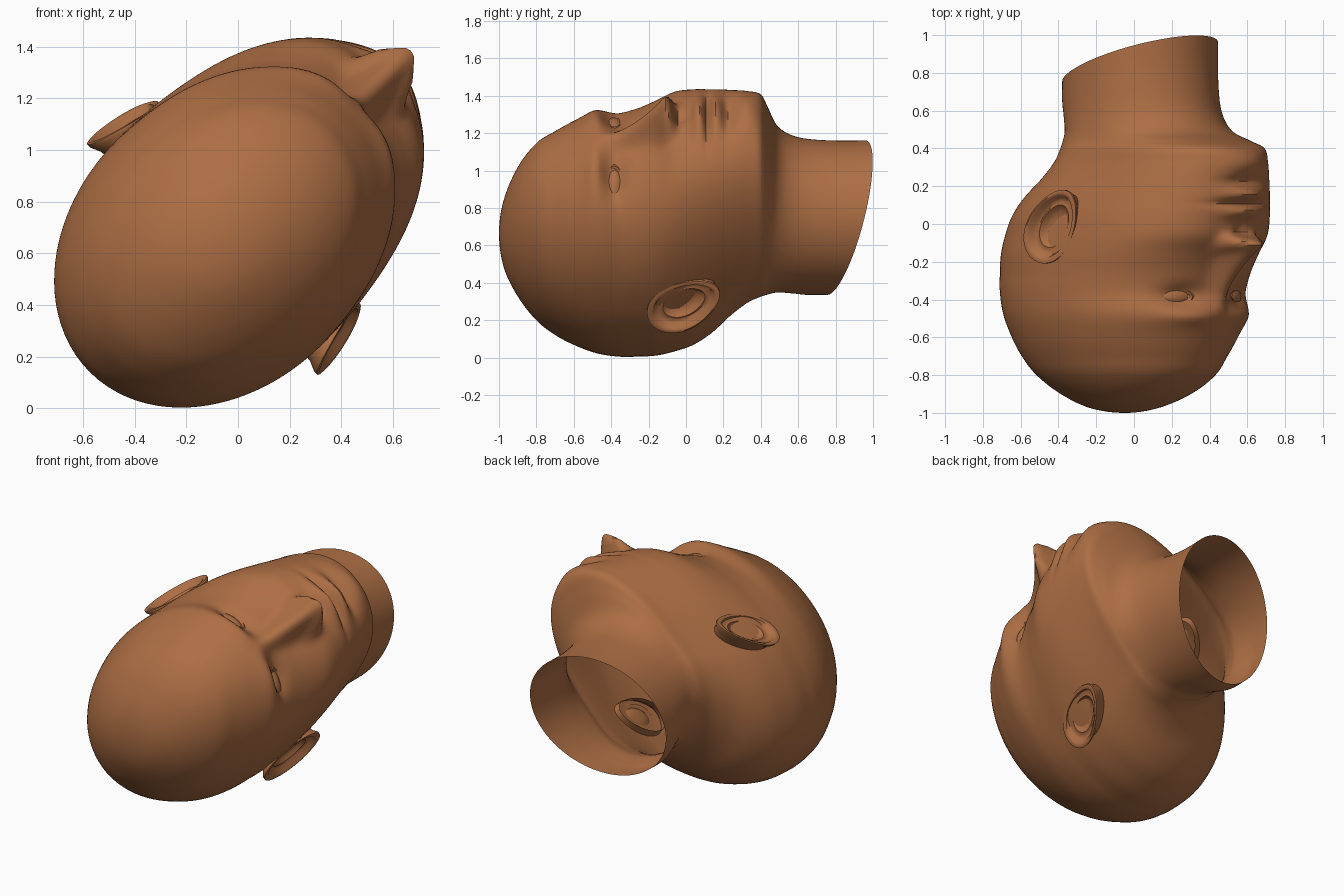
import bpy, bmesh, math
from mathutils import Matrix, Vector

if "Cube" in bpy.data.objects:
    bpy.data.objects.remove(bpy.data.objects["Cube"])

# Head frame: local x = sideways, y = face direction, z = crown; rolled 45 degrees and lying down
q = math.sqrt(0.5)
FRAME = Matrix(((q, q, 0, 0), (0, 0, -1, 0), (-q, q, 0, 0.715), (0, 0, 0, 1)))

skin = bpy.data.materials.new("brown_skin")
skin.diffuse_color = (0.42, 0.157, 0.058, 1)
skin.use_nodes = True
skin.node_tree.nodes["Principled BSDF"].inputs["Base Color"].default_value = skin.diffuse_color


def loft(name, rings, wrap=False, mirror=False, cap=False, angle=50):
    """Skin closed rings of points into one smooth surface."""
    bm = bmesh.new()
    rows = [[bm.verts.new(p) for p in ring] for ring in rings]
    n = len(rows[0])
    pairs = list(zip(rows, rows[1:])) + ([(rows[-1], rows[0])] if wrap else [])
    for a, b in pairs:
        for i in range(n):
            j = (i + 1) % n
            bm.faces.new((a[i], a[j], b[j], b[i]))
    if cap:
        bm.faces.new(rows[-1])
    bmesh.ops.remove_doubles(bm, verts=bm.verts, dist=0.0002)
    bmesh.ops.recalc_face_normals(bm, faces=bm.faces)
    me = bpy.data.meshes.new(name)
    bm.to_mesh(me)
    bm.free()
    me.materials.append(skin)
    ob = bpy.data.objects.new(name, me)
    bpy.context.collection.objects.link(ob)
    ob.matrix_world = FRAME
    if mirror:
        ob.modifiers.new("Mirror", 'MIRROR').use_axis[0] = True
    bpy.ops.object.select_all(action='DESELECT')
    ob.select_set(True)
    bpy.context.view_layer.objects.active = ob
    bpy.ops.object.shade_smooth_by_angle(angle=math.radians(angle))
    return ob


def bump(x, y, sx, sy):
    return math.exp(-(x / sx) ** 2 - (y / sy) ** 2)


def smooth(t):
    t = max(0.0, min(1.0, t))
    return t * t * (3 - 2 * t)


# Sections: height, centre, back radius, front radius, half width, front squareness
SECTIONS = [
    (1.0, -.07, 0, 0, 0, 2), (.975, -.07, .20, .19, .16, 2),
    (.9, -.06, .385, .385, .30, 2), (.8, -.06, .53, .53, .41, 2),
    (.7, -.07, .61, .61, .47, 2), (.6, -.07, .67, .665, .515, 2.05),
    (.48, -.08, .71, .73, .55, 2.15), (.36, -.10, .71, .74, .56, 2.1),
    (.26, -.10, .71, .76, .56, 2.2), (.16, -.10, .70, .81, .56, 2.35),
    (.06, -.09, .68, .87, .55, 2.45), (-.04, -.08, .64, .89, .535, 2.45),
    (-.14, -.05, .58, .88, .51, 2.4), (-.24, -.02, .47, .86, .48, 2.4),
    (-.33, .01, .40, .83, .455, 2.4), (-.40, .03, .38, .79, .44, 2.4),
    (-.44, .04, .385, .68, .425, 2.3), (-.49, .05, .39, .53, .415, 2.15),
    (-.58, .05, .41, .45, .405, 2), (-.70, .05, .43, .42, .40, 2),
    (-.843, .05, .43, .42, .40, 2)]


def face_relief(s, u):
    """Forward displacement for nose, brows, sockets, lips and chin."""
    a = abs(s)
    t = max(0.0, min(1.0, (.42 - u) / .30))
    h = (.02 + .18 * t ** 1.2) * smooth((u - .04) / .07) * smooth((.5 - u) / .1)
    d = h * math.exp(-(a / (.045 + .03 * t)) ** 2.4)             # nose ridge
    d += .075 * bump(a - .088, u - .10, .04, .045)               # nostril wings
    d -= .055 * bump(a - .21, u - .385, .11, .06)                # eye sockets
    d += .02 * bump(a - .2, u - .49, .13, .04)                   # brows
    d -= .015 * bump(s, u - .01, .025, .04)                      # philtrum
    d += .05 * bump(s, u + .065, .13, .035)                      # upper lip
    d += .05 * bump(s, u + .16, .12, .035)                       # lower lip
    d -= .045 * bump(s, u + .112, .17, .014)                     # mouth line
    d -= .025 * bump(s, u + .225, .14, .03)                      # under lip
    d += .03 * bump(s, u + .33, .15, .06)                        # chin
    return d


# Head and open neck
def section_at(k, t):
    def row(i):
        if i < 0:
            r = SECTIONS[1]
            return (r[0], r[1], -r[2], -r[3], -r[4], r[5])
        return SECTIONS[min(i, len(SECTIONS) - 1)]
    out = []
    for p0, p1, p2, p3 in zip(row(k - 1), row(k), row(k + 1), row(k + 2)):
        out.append(p1 + .5 * t * (p2 - p0 + t * (2 * p0 - 5 * p1 + 4 * p2 - p3
                                                + t * (3 * (p1 - p2) + p3 - p0))))
    return out


def head_ring(u, c, rb, rf, w, n, count=144):
    rb, rf, w = max(rb, 1e-6), max(rf, 1e-6), max(w, 1e-6)
    ring = []
    for i in range(count):
        phi = math.tau * i / count
        th = phi - .4 * math.sin(phi)
        co, si = math.cos(th), math.sin(th)
        b, e = (rf, n) if co > 0 else (rb, 2)
        r = ((abs(co) / b) ** e + (abs(si) / w) ** e) ** (-1 / e)
        s, f = r * si, c + r * co
        if co > 0:
            f += face_relief(s, u) * smooth(co * 3)
        # neck opening is cut at a slant
        ring.append((s, f, u - .33 * f * smooth((-.5 - u) / .34)))
    return ring


STEPS = 6
rings = [head_ring(*section_at(k, j / STEPS))
         for k in range(len(SECTIONS) - 1) for j in range(STEPS)]
rings.append(head_ring(*SECTIONS[-1]))
loft("head", rings)

# Ears: dished ovals, leaning back, flaring out at the rear rim
EAR_PROFILE = [(.84, 0), (.90, .6), (1.0, .85), (1.0, .97), (.93, 1.0), (.84, .95),
               (.78, .75), (.66, .70), (.58, .74), (.50, .62), (.38, .5), (.15, .47)]
long_axis = Vector((0, -.53, .85))
wide_axis = Vector((0, .85, .53))
ear = []
for rho, h in EAR_PROFILE:
    ring = []
    for i in range(40):
        a = math.tau * i / 40
        l, w = rho * math.cos(a), rho * math.sin(a)
        half = .125 * (1 + .2 * l)
        out = .48 + .012 * l + h * (.115 - .045 * w)
        ring.append(Vector((out, -.03, .01)) + long_axis * (.215 * l) + wide_axis * (half * w))
    ear.append(ring)
loft("ear", ear, mirror=True, cap=True)

# Eyeballs and eyelids share a frame turned slightly outward
eye_centre = Vector((.192, .455, .385))
normal = Vector((.45, .893, 0))
tangent = Vector((.893, -.45, 0))
up = Vector((0, 0, 1))


def eye_point(t, h, n):
    return eye_centre + tangent * t + up * h + normal * n


ball = []
for k in range(13):
    lat = math.pi * k / 12
    r = math.sin(lat)
    ball.append([eye_point(.14 * r * math.cos(a), .075 * r * math.sin(a), .108 * math.cos(lat))
                 for a in (math.tau * i / 24 for i in range(24))])
loft("eyeball", ball, mirror=True)

lid = []
for i in range(40):
    a = math.tau * i / 40
    ca, sa = math.cos(a), math.sin(a)
    lid.append([eye_point(ca * (.098 + .014 * math.cos(b)),
                          sa * abs(sa) ** .3 * (.05 + .016 * math.cos(b)),
                          .082 + .016 * math.sin(b))
                for b in (math.tau * j / 8 for j in range(8))])
loft("eyelid", lid, wrap=True, mirror=True)
